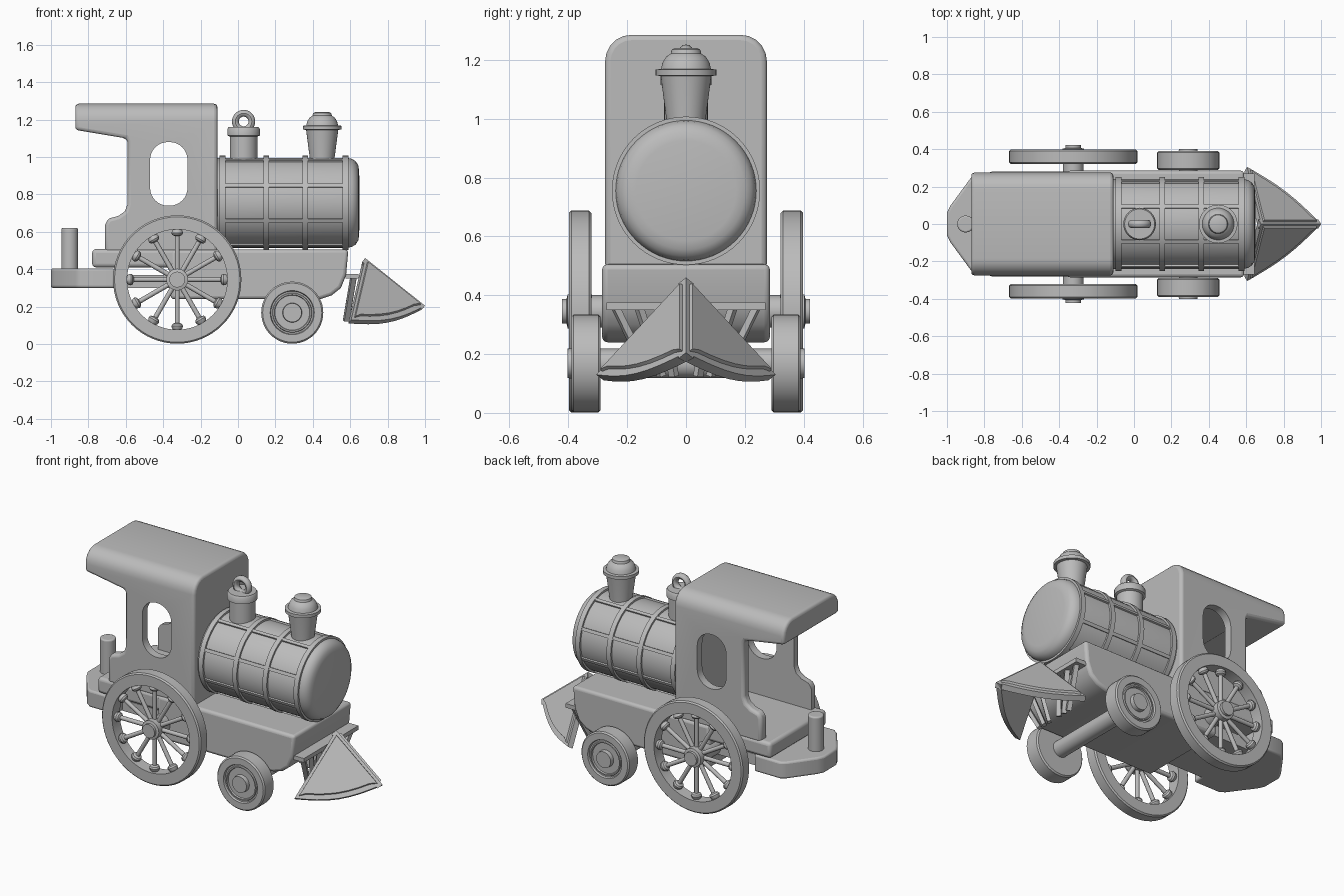
import bpy, bmesh, math
from mathutils import Matrix, Vector

if "Cube" in bpy.data.objects:
    bpy.data.objects.remove(bpy.data.objects["Cube"])

grey = bpy.data.materials.new("plain_grey")
grey.use_nodes = True
grey.diffuse_color = (0.5, 0.5, 0.5, 1)
grey.node_tree.nodes["Principled BSDF"].inputs["Base Color"].default_value = (0.5, 0.5, 0.5, 1)

TURN = {"Z": Matrix(), "X": Matrix.Rotation(math.pi / 2, 4, "Y"),
        "Y": Matrix.Rotation(-math.pi / 2, 4, "X")}


def finish(name, bm, copies=None, bevel=0, mirror=False):
    """Turn a bmesh into an object, repeated by a list of matrices."""
    bmesh.ops.recalc_face_normals(bm, faces=bm.faces)
    mesh = bpy.data.meshes.new(name)
    if copies:
        source = bm.copy()
        bm.clear()
        for m in copies:
            part = source.copy()
            part.transform(m)
            part.to_mesh(mesh)
            part.free()
            bm.from_mesh(mesh)
        source.free()
    bm.to_mesh(mesh)
    bm.free()
    mesh.materials.append(grey)
    ob = bpy.data.objects.new(name, mesh)
    bpy.context.collection.objects.link(ob)
    bpy.ops.object.select_all(action="DESELECT")
    ob.select_set(True)
    bpy.context.view_layer.objects.active = ob
    bpy.ops.object.shade_smooth_by_angle(angle=math.radians(35))
    if bevel:
        mod = ob.modifiers.new("soft_edges", "BEVEL")
        mod.width, mod.segments = bevel, 3
        mod.limit_method, mod.angle_limit = "ANGLE", math.radians(40)
    if mirror:
        mod = ob.modifiers.new("other_side", "MIRROR")
        mod.use_axis = (False, True, False)
    return ob


def prism_mesh(pts, lo, hi, axis="Y"):
    """Extrude an outline: (x, z) along Y, or (x, y) along Z."""
    bm = bmesh.new()
    to3d = (lambda a, b: (a, lo, b)) if axis == "Y" else (lambda a, b: (a, b, lo))
    face = bm.faces.new([bm.verts.new(to3d(a, b)) for a, b in pts])
    new = bmesh.ops.extrude_face_region(bm, geom=[face])["geom"]
    shift = (0, hi - lo, 0) if axis == "Y" else (0, 0, hi - lo)
    bmesh.ops.translate(bm, vec=shift, verts=[v for v in new if isinstance(v, bmesh.types.BMVert)])
    return bm


def prism(name, pts, lo, hi, axis="Y", **kw):
    return finish(name, prism_mesh(pts, lo, hi, axis), **kw)


def rect(x0, x1, z0, z1):
    return [(x0, z0), (x1, z0), (x1, z1), (x0, z1)]


def round_rect(x0, x1, z0, z1, r, n=8):
    pts = []
    corners = [(x1 - r, z1 - r), (x0 + r, z1 - r), (x0 + r, z0 + r), (x1 - r, z0 + r)]
    for q, (cx, cz) in enumerate(corners):
        for i in range(n + 1):
            a = (q + i / n) * math.pi / 2
            pts.append((cx + r * math.cos(a), cz + r * math.sin(a)))
    return pts


def lathe(name, profile, loc=(0, 0, 0), axis="Z", steps=48, closed=False, **kw):
    """Spin a profile of (radius, height) points round an axis."""
    bm = bmesh.new()
    vs = [bm.verts.new((r, 0, h)) for r, h in profile]
    edges = [bm.edges.new(p) for p in zip(vs, vs[1:] + (vs[:1] if closed else []))]
    bmesh.ops.spin(bm, geom=vs + edges, cent=(0, 0, 0), axis=(0, 0, 1),
                   angle=math.tau, steps=steps, use_merge=True)
    bmesh.ops.remove_doubles(bm, verts=bm.verts, dist=0.0001)
    bm.transform(Matrix.Translation(loc) @ TURN[axis])
    return finish(name, bm, **kw)


def rod(name, r, h0, h1, loc, axis="Z", **kw):
    return lathe(name, [(0, h0), (r, h0), (r, h1), (0, h1)], loc, axis, **kw)


# Cab: side outline with rounded roof, then hollowed
outline = [(-.71, .49), (-.71, .64), (-.695, .67), (-.64, .685), (-.605, .71), (-.59, .75),
           (-.59, 1.08), (-.60, 1.10), (-.87, 1.145), (-.87, 1.285), (-.11, 1.285), (-.11, .49)]
bm = prism_mesh(outline, -.275, .275)
ridge = [e for e in bm.edges if all(v.co.z > 1.28 for v in e.verts)
         and abs(e.verts[0].co.y - e.verts[1].co.y) < .01]
bmesh.ops.bevel(bm, geom=ridge, offset=.09, segments=5, profile=.5, affect="EDGES")
cab = finish("cab", bm, bevel=.018)
cutters = [prism("cab_room_cutter", rect(-.95, -.16, .505, 1.095), -.225, .225),
           prism("cab_window_cutter", round_rect(-.47, -.27, .74, 1.08, .095), -.5, .5)]
for c in cutters:
    c.hide_render = True
    mod = cab.modifiers.new("cut", "BOOLEAN")
    mod.operation, mod.solver, mod.object = "DIFFERENCE", "EXACT", c
bpy.ops.object.select_all(action="DESELECT")
cab.select_set(True)
bpy.context.view_layer.objects.active = cab
for mod in list(cab.modifiers):
    bpy.ops.object.modifier_apply(modifier=mod.name)
bpy.ops.object.shade_smooth_by_angle(angle=math.radians(35))
for c in cutters:
    bpy.data.objects.remove(c)

# Chassis, cab floor and tail platform
prism("chassis", [(-.36, .24), (.44, .24), (.50, .26), (.55, .30), (.578, .37), (.59, .505),
                  (-.36, .505)], -.285, .285, bevel=.018)
prism("cab_floor", rect(-.78, -.1, .41, .508), -.28, .28, bevel=.02)
tail = [(-1, -.06), (-.98, -.10), (-.87, -.25), (-.84, -.27)]
tail += [(-.66, -.27), (-.66, .27)] + [(x, -y) for x, y in reversed(tail)]
prism("tail_platform", tail, .30, .405, "Z", bevel=.012)
prism("tail_beam", rect(-.70, -.33, .30, .37), -.2, .2)
rod("tail_post", .045, .39, .62, (-.9, 0, 0), bevel=.008)

# Boiler with bands and lengthwise strips
AXIS_Z = .755
lathe("boiler", [(0, -.13), (.24, -.13), (.24, .585), (.235, .61), (.222, .63), (.20, .643),
                 (.17, .648), (0, .65)], (0, 0, AXIS_Z), "X", steps=64)
for i, x in enumerate((-.083, .152, .36, .575)):
    lathe(f"boiler_band_{i + 1}", [(.23, -.015), (.252, -.015), (.252, .015), (.23, .015)],
          (x, 0, AXIS_Z), "X", steps=64, closed=True)
prism("boiler_strips", rect(-.09, .57, -.01, .01), .23, .249, copies=[
    Matrix.Translation((0, 0, AXIS_Z)) @ Matrix.Rotation(math.radians(22.5 + 45 * i), 4, "X")
    for i in range(8)])

# Steam dome with ring, and chimney
lathe("steam_dome", [(0, .93), (.074, .93), (.074, 1.11), (.087, 1.115), (.087, 1.15),
                     (.08, 1.16), (0, 1.16)], (.03, 0, 0))
ring = [(.044 + .018 * math.cos(i * math.tau / 12), .022 * math.sin(i * math.tau / 12))
        for i in range(12)]
lathe("dome_ring", ring, (.03, 0, 1.19), "Y", steps=32, closed=True)
lathe("chimney", [(0, .95), (.064, .95), (.067, 1.0), (.086, 1.145), (.103, 1.147), (.103, 1.167),
                  (.085, 1.169), (.08, 1.19), (.068, 1.21), (.052, 1.221), (.048, 1.235),
                  (.038, 1.24), (0, 1.24)], (.45, 0, 0))

# Large spoked wheels
BIG = Vector((-.325, .36, .345))
lathe("large_wheel_rims", [(.268, -.038), (.335, -.038), (.343, -.03), (.343, .03), (.335, .038),
                           (.268, .038)], BIG, "Y", steps=64, closed=True, mirror=True)
lathe("large_wheel_hubs", [(0, -.04), (.058, -.04), (.058, .042), (.042, .046), (.042, .062),
                           (0, .062)], BIG, "Y", mirror=True)
lathe("large_wheel_spokes", [(.013, .03), (.013, .232), (.026, .238), (.031, .248), (.028, .26),
                             (.018, .275)], steps=12, mirror=True,
      copies=[Matrix.Translation(BIG) @ Matrix.Rotation(math.tau * i / 12, 4, "Y")
              for i in range(12)])
rod("large_axle", .055, -.34, .34, (BIG.x, 0, BIG.z), "Y")

# Small solid wheels with a recessed face
SMALL = Vector((.29, .34, .168))
lathe("small_wheels", [(0, -.05), (.158, -.05), (.166, -.042), (.166, .042), (.158, .05),
                       (.118, .05), (.114, .038), (.106, .038), (.103, .045), (.096, .045),
                       (.093, .036), (.052, .036), (.05, .062), (0, .062)],
      SMALL, "Y", mirror=True)
rod("small_axle", .05, -.31, .31, (SMALL.x, 0, SMALL.z), "Y")

# Wedge-shaped track guard: one framed panel, mirrored
top, tip, side = Vector((.68, 0, .46)), Vector((1, 0, .205)), Vector((.605, .305, .13))
bulge = ((side + tip) / 2 - top).normalized() * .04
bm = bmesh.new()
arc = [side.lerp(tip, t / 8) + bulge * math.sin(math.pi * t / 8) for t in range(9)]
panel = bm.faces.new([bm.verts.new(p) for p in [top] + arc])
panel.normal_update()
if panel.normal.z < 0:
    panel.normal_flip()
normal = panel.normal.copy()
back = bmesh.ops.extrude_face_region(bm, geom=[panel], use_keep_orig=True)["geom"]
bmesh.ops.translate(bm, vec=normal * -.035, verts=[v for v in back if isinstance(v, bmesh.types.BMVert)])
bmesh.ops.inset_region(bm, faces=[panel], thickness=.028)
bmesh.ops.inset_region(bm, faces=[panel], thickness=.004, depth=-.012)
finish("track_guard", bm, mirror=True)

# Guard mount: crossbar and slanted slats
prism("guard_crossbar", rect(.575, .645, .35, .376), -.27, .27)
for i, y in enumerate((.24, .16, .08)):
    a, b = Vector((.618, y, .36)), Vector((.578, y * .52, .125))
    d = b - a
    bm = bmesh.new()
    bmesh.ops.create_cube(bm, size=1)
    bm.transform(Matrix.Translation((a + b) / 2) @ d.to_track_quat("Z", "Y").to_matrix().to_4x4()
                 @ Matrix.Diagonal((.028, .022, d.length, 1)))
    finish(f"guard_slats_{i + 1}", bm, mirror=True)
